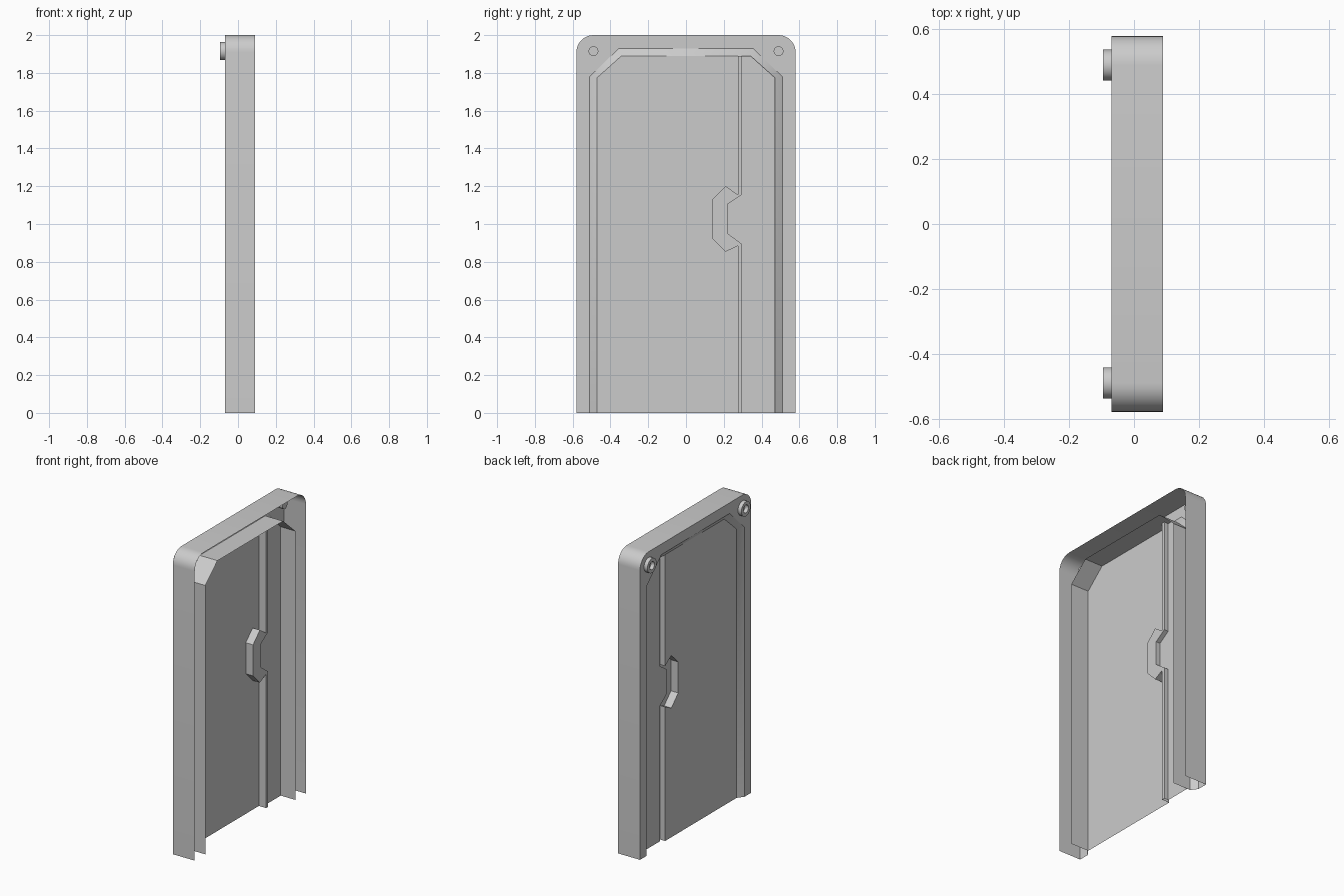
import bpy, bmesh, math

if "Cube" in bpy.data.objects:
    bpy.data.objects.remove(bpy.data.objects["Cube"])

grey = bpy.data.materials.new("light_grey")
grey.diffuse_color = (0.6, 0.6, 0.6, 1)
grey.use_nodes = True
grey.node_tree.nodes["Principled BSDF"].inputs["Base Color"].default_value = grey.diffuse_color

X_FRONT, X_OPEN = -0.07, 0.09     # frame face and open edge of the shell
X_DOOR, X_SIDE, X_GROOVE = -0.04, -0.017, 0.013


def at(path, x):
    return [(x, y, z) for y, z in path]


def sheet(path, x):
    return [at(path, x)]


def ribbon(pa, xa, pb, xb):
    a, b = at(pa, xa), at(pb, xb)
    return [[a[i], a[i + 1], b[i + 1], b[i]] for i in range(len(a) - 1)]


def build(name, polys):
    """Weld polygons to one sheet-metal part whose first face looks towards -x."""
    bm = bmesh.new()
    for p in polys:
        bm.faces.new([bm.verts.new(v) for v in p])
    bmesh.ops.remove_doubles(bm, verts=bm.verts, dist=1e-5)
    bmesh.ops.recalc_face_normals(bm, faces=bm.faces)
    bm.faces.ensure_lookup_table()
    bm.normal_update()
    if bm.faces[0].normal.x > 0:
        bmesh.ops.reverse_faces(bm, faces=bm.faces)
    me = bpy.data.meshes.new(name)
    bm.to_mesh(me)
    bm.free()
    me.materials.append(grey)
    ob = bpy.data.objects.new(name, me)
    bpy.context.collection.objects.link(ob)
    bpy.ops.object.select_all(action='DESELECT')
    ob.select_set(True)
    bpy.context.view_layer.objects.active = ob
    bpy.ops.object.shade_smooth_by_angle(angle=math.radians(30))
    return ob


def arch(half):
    """Mirror a half outline (y < 0, bottom to top) to a full arch."""
    return half + [(-y, z) for y, z in reversed(half)]


# Frame: rounded outer wall, front face, bevel and deep reveal
R = 0.09
corner = [(-0.58 + R - R * math.cos(t), 2 - R + R * math.sin(t))
          for t in [math.pi / 2 * i / 8 for i in range(9)]]
outer = arch([(-0.58, 0)] + corner)
hole = arch([(-0.51, 0), (-0.51, 1.78), (-0.355, 1.93)])
inner = arch([(-0.47, 0), (-0.47, 1.775), (-0.342, 1.89)])
build("door_frame",
      sheet(outer + hole[::-1], X_FRONT)
      + ribbon(outer, X_FRONT, outer, X_OPEN)
      + ribbon(hole, X_FRONT, inner, X_DOOR)
      + ribbon(inner, X_DOOR, inner, X_OPEN))

# Door leaf, groove with handle pocket, narrow side panel
edge_a = [(0.275, 1.89), (0.275, 1.155), (0.21, 1.2), (0.138, 1.13),
          (0.138, 0.925), (0.21, 0.853), (0.275, 0.885), (0.275, 0)]
edge_b = [(0.295, 1.89), (0.295, 1.155), (0.22, 1.105),
          (0.22, 0.95), (0.295, 0.895), (0.295, 0)]
build("door_panel",
      sheet(inner[:3] + edge_a, X_DOOR)
      + ribbon(edge_a, X_DOOR, edge_a, X_GROOVE)
      + sheet(edge_a + edge_b[::-1], X_GROOVE)
      + ribbon(edge_b, X_GROOVE, edge_b, X_SIDE)
      + sheet(edge_b[::-1] + inner[3:], X_SIDE))

# Corner bosses with a blind socket
profile = [(0.026, -0.095), (0.048, -0.095), (0.048, X_FRONT)]
socket = [(0.026, -0.095), (0.026, 0.0)]
N = 20


def circle(r, cy):
    return [(cy + r * math.cos(2 * math.pi * i / N),
             1.915 + r * math.sin(2 * math.pi * i / N)) for i in range(N + 1)]


for side, cy in (("left", -0.49), ("right", 0.49)):
    polys = []
    for prof in (profile, socket):
        for (r0, x0), (r1, x1) in zip(prof, prof[1:]):
            polys += ribbon(circle(r0, cy), x0, circle(r1, cy), x1)
    polys += sheet(circle(0.026, cy)[:-1], 0.0)
    build("corner_boss_" + side, polys)
